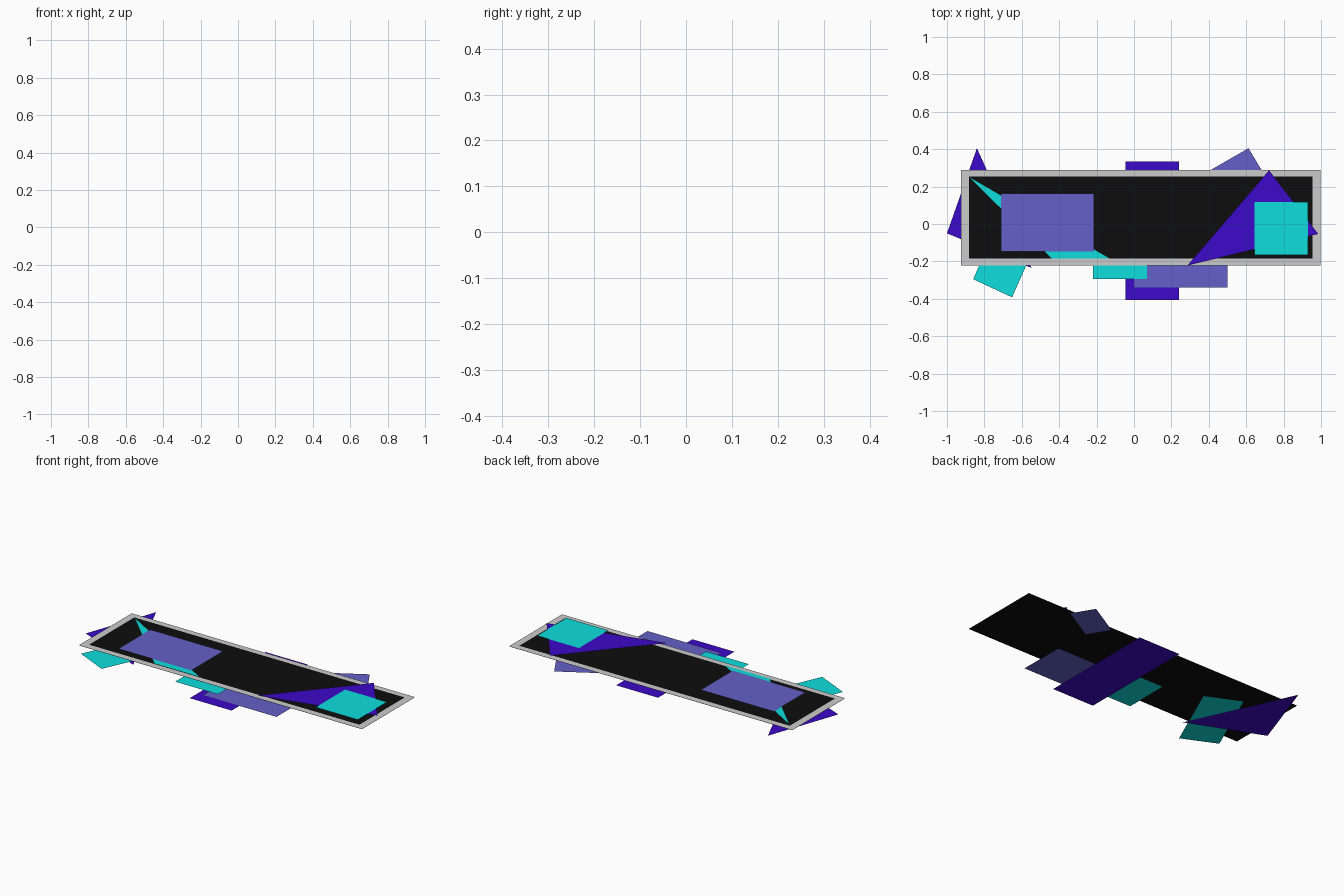
import bpy
import bmesh

if "Cube" in bpy.data.objects:
    bpy.data.objects.remove(bpy.data.objects["Cube"])


def lin(c):
    c /= 255
    return c / 12.92 if c <= 0.04045 else ((c + 0.055) / 1.055) ** 2.4


def material(name, rgb):
    m = bpy.data.materials.new(name)
    m.diffuse_color = (*[lin(c) for c in rgb], 1)
    m.use_nodes = True
    m.node_tree.nodes["Principled BSDF"].inputs["Base Color"].default_value = m.diffuse_color
    return m


purple = material("purple", (60, 10, 200))
violet = material("violet", (100, 96, 200))
cyan = material("cyan", (14, 222, 222))
black = material("black", (13, 13, 13))


def finish(name, bm, mat):
    bmesh.ops.recalc_face_normals(bm, faces=bm.faces)
    for f in bm.faces:
        if f.normal.z < 0:
            f.normal_flip()
    me = bpy.data.meshes.new(name)
    bm.to_mesh(me)
    bm.free()
    ob = bpy.data.objects.new(name, me)
    bpy.context.collection.objects.link(ob)
    if mat:
        me.materials.append(mat)
    return ob


def flat(name, z, mat, pts):
    """One flat sheet from its outline."""
    bm = bmesh.new()
    bm.faces.new([bm.verts.new((x, y, z)) for x, y in pts])
    return finish(name, bm, mat)


def corners(x0, x1, y0, y1):
    return [(x0, y0), (x1, y0), (x1, y1), (x0, y1)]


# Sheets behind the panel
flat("back_tall_rectangle", 0, purple, corners(-0.045, 0.24, -0.405, 0.335))
flat("back_left_triangle", 0.006, purple, [(-1, -0.05), (-0.548, -0.235), (-0.84, 0.405)])
flat("back_wide_rectangle", 0.006, violet, corners(0, 0.5, -0.34, -0.05))
flat("back_square", 0.0125, cyan, corners(-0.22, 0.07, -0.295, -0.015))
flat("back_tilted_strip", 0.0125, cyan,
     [(-0.86, -0.295), (-0.652, -0.392), (-0.455, 0.05), (-0.665, 0.147)])
flat("back_tilted_rectangle", 0.0125, violet,
     [(0.612, 0.405), (0.395, 0.28), (0.473, 0.15), (0.69, 0.275)])

# Main panel
outer = corners(-0.925, 0.998, -0.222, 0.29)
inner = corners(-0.882, 0.955, -0.185, 0.253)
flat("panel", 0.0185, black, outer)

# Grey border ring
bm = bmesh.new()
o = [bm.verts.new((x, y, 0.0205)) for x, y in outer]
i = [bm.verts.new((x, y, 0.0205)) for x, y in inner]
for k in range(4):
    n = (k + 1) % 4
    bm.faces.new([o[k], o[n], i[n], i[k]])
finish("border", bm, None)

# Sheets in front of the panel
flat("front_sliver_triangle", 0.024, cyan, [(-0.88, 0.25), (-0.44, -0.185), (-0.13, -0.185)])
flat("front_rectangle", 0.027, violet, corners(-0.71, -0.213, -0.147, 0.162))
flat("front_triangle", 0.0345, purple, [(0.285, -0.222), (0.985, -0.053), (0.722, 0.287)])
flat("front_square", 0.0375, cyan, corners(0.645, 0.93, -0.167, 0.118))
